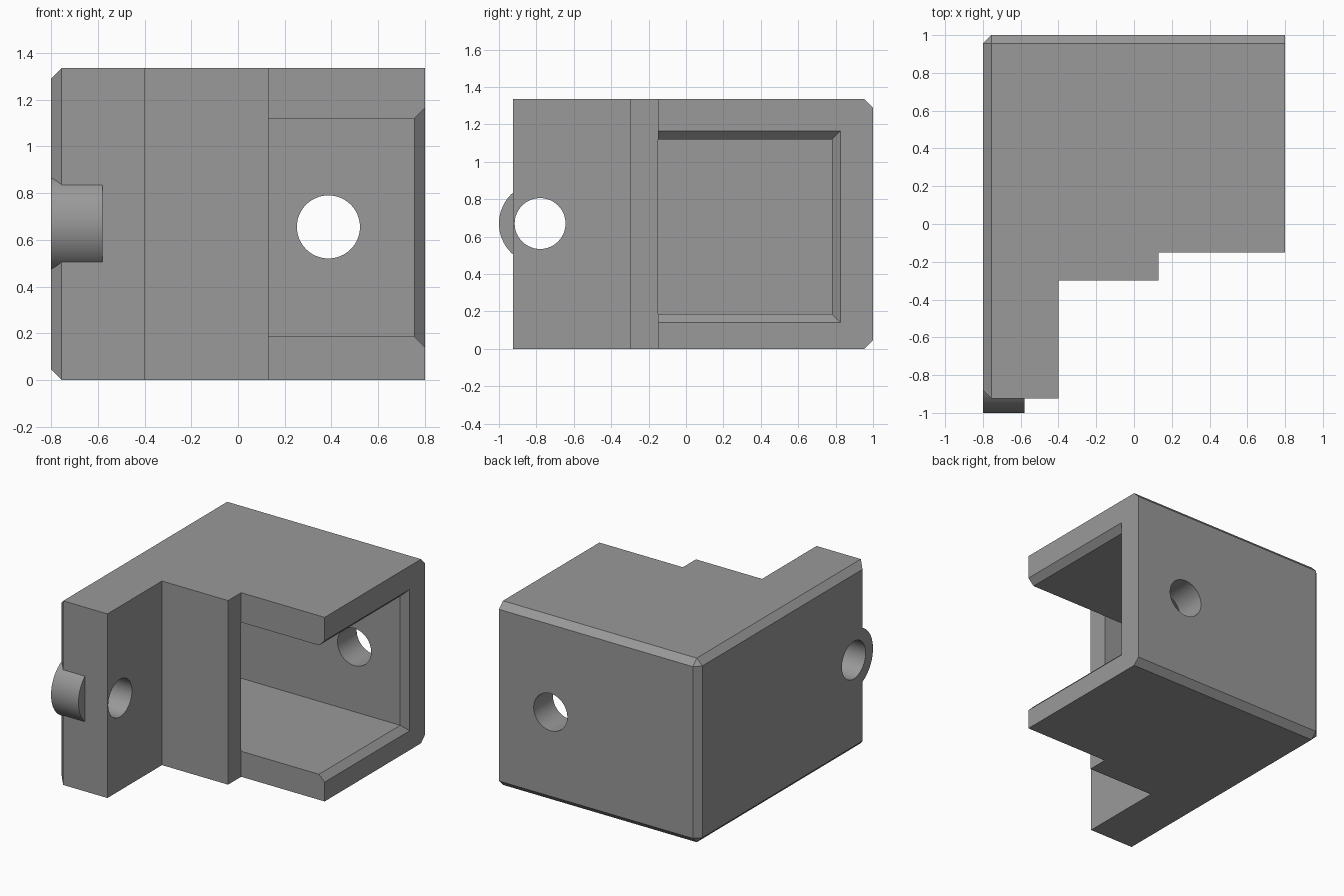
import bpy, bmesh, math
from mathutils import Matrix, Vector

if "Cube" in bpy.data.objects:
    bpy.data.objects.remove(bpy.data.objects["Cube"])

H = 1.335      # body height
CH = 0.045     # chamfer width

grey = bpy.data.materials.new("plain_grey")
grey.diffuse_color = (0.32, 0.32, 0.32, 1)
grey.use_nodes = True
grey.node_tree.nodes["Principled BSDF"].inputs["Base Color"].default_value = grey.diffuse_color


def finish(name, bm):
    bmesh.ops.recalc_face_normals(bm, faces=bm.faces)
    mesh = bpy.data.meshes.new(name)
    bm.to_mesh(mesh)
    bm.free()
    mesh.materials.append(grey)
    obj = bpy.data.objects.new(name, mesh)
    bpy.context.collection.objects.link(obj)
    return obj


def prism(profile, z0, z1):
    bm = bmesh.new()
    face = bm.faces.new([bm.verts.new((x, y, z0)) for x, y in profile])
    new = bmesh.ops.extrude_face_region(bm, geom=[face])["geom"]
    bmesh.ops.translate(bm, vec=(0, 0, z1 - z0),
                        verts=[v for v in new if isinstance(v, bmesh.types.BMVert)])
    return bm


def cylinder(name, centre, radius, length, axis):
    bm = bmesh.new()
    rot = Matrix.Rotation(math.pi / 2, 4, "Y" if axis == "X" else "X")
    bmesh.ops.create_cone(bm, cap_ends=True, segments=64, radius1=radius, radius2=radius,
                          depth=length, matrix=Matrix.Translation(centre) @ rot)
    return finish(name, bm)


def combine(target, tool, operation):
    mod = target.modifiers.new(operation, "BOOLEAN")
    mod.operation, mod.object, mod.solver = operation, tool, "EXACT"
    bpy.context.view_layer.objects.active = target
    bpy.ops.object.modifier_apply(modifier=mod.name)
    bpy.data.objects.remove(tool)


# Stepped housing block
bm = prism([(-0.8, -0.925), (-0.4, -0.925), (-0.4, -0.3), (0.13, -0.3),
            (0.13, -0.15), (0.8, -0.15), (0.8, 1), (-0.8, 1)], 0, H)


# Chamfer the rims of the left face and the back face, except the open right side
def chamfered(e):
    on_left = all(abs(v.co.x + 0.8) < 1e-4 for v in e.verts)
    on_back = all(abs(v.co.y - 1) < 1e-4 for v in e.verts)
    on_right = all(abs(v.co.x - 0.8) < 1e-4 for v in e.verts)
    return on_left or (on_back and not on_right)


bmesh.ops.bevel(bm, geom=[e for e in bm.edges if chamfered(e)], offset=CH,
                offset_type="OFFSET", segments=1, affect="EDGES")
housing = finish("housing", bm)

# Hinge lug on the front of the left wall
lug = cylinder("hinge_lug", (-0.69, -0.78, 0.67), 0.22, 0.22, "X")
combine(housing, lug, "UNION")

# Cavity, open to the right and to the front beyond the step
cavity = finish("cavity_cutter", prism(
    [(-0.58, -0.15), (0.13, -0.15), (0.13, -0.35), (0.9, -0.35),
     (0.9, 0.78), (-0.58, 0.78)], 0.185, 1.12))
combine(housing, cavity, "DIFFERENCE")

# Flared lip around the right opening
bm = bmesh.new()
bmesh.ops.create_cube(bm, size=1)
for v in bm.verts:
    outer = v.co.x > 0
    grow = 2 * CH if outer else 0
    v.co = Vector((0.755 + grow,
                   0.78 + grow if v.co.y > 0 else -0.35,
                   1.12 + grow if v.co.z > 0 else 0.185 - grow))
combine(housing, finish("lip_cutter", bm), "DIFFERENCE")

# Round holes through the lug and the back wall
combine(housing, cylinder("lug_hole", (-0.6, -0.78, 0.67), 0.136, 0.8, "X"), "DIFFERENCE")
combine(housing, cylinder("back_hole", (0.387, 0.9, 0.655), 0.135, 0.5, "Y"), "DIFFERENCE")

# Smooth round walls, crisp edges
housing.select_set(True)
bpy.context.view_layer.objects.active = housing
bpy.ops.object.shade_smooth_by_angle(angle=math.radians(25))
